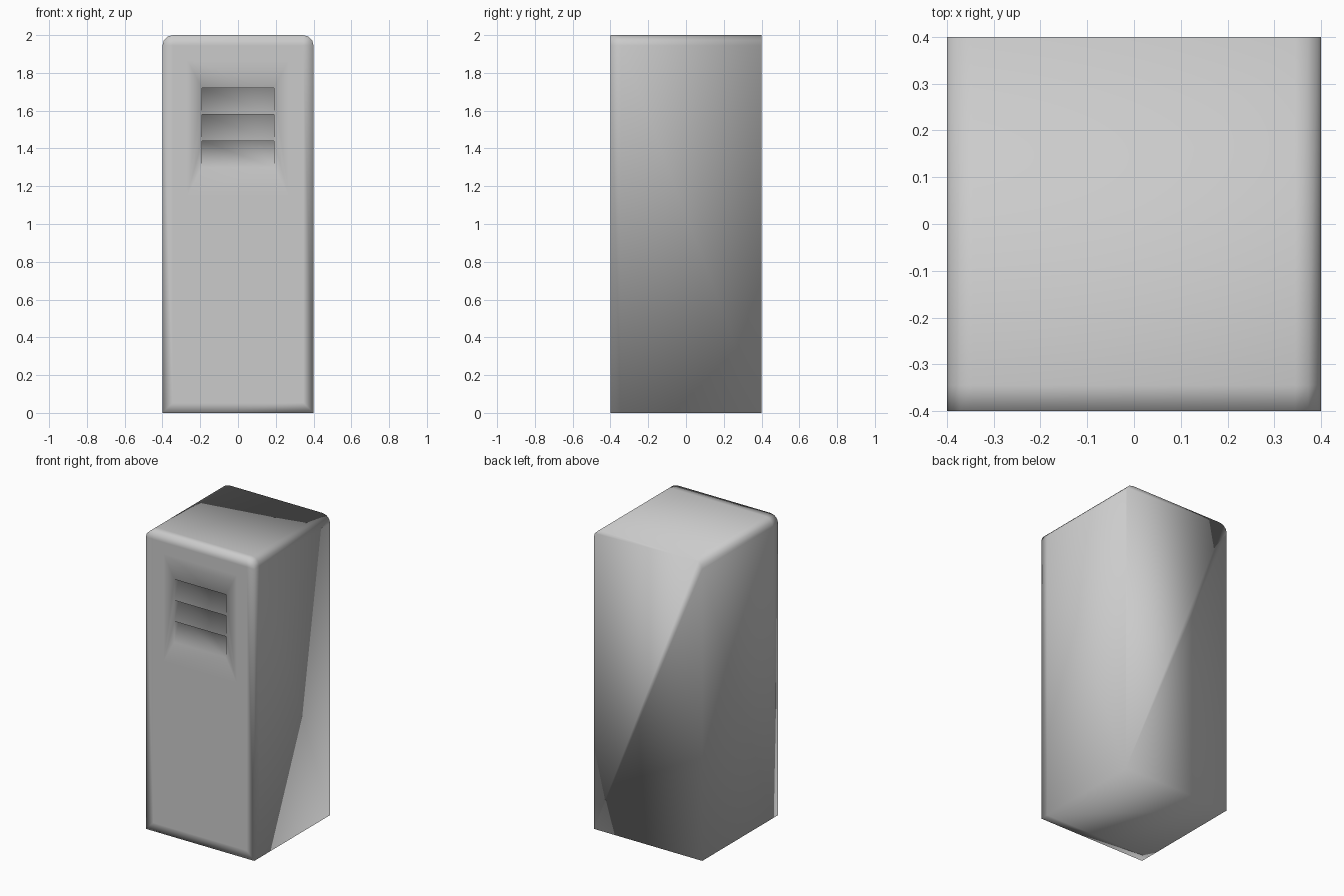
import bpy, bmesh, math

if "Cube" in bpy.data.objects:
    bpy.data.objects.remove(bpy.data.objects["Cube"])

W, H, R, IN = 0.4, 2.0, 0.055, 0.055
bm = bmesh.new()


def vert(x, y, z):
    return bm.verts.new((x, y, z))


def face(*vs):
    # skip repeated corners so fans collapse to triangles
    out = []
    for v in vs:
        if v not in out:
            out.append(v)
    if len(out) > 2:
        bm.faces.new(out)


# Cabinet profile: square foot, rounded upper corners
arc = [(W - R + R * math.cos(a), H - R + R * math.sin(a))
       for a in (math.radians(d) for d in (0, 30, 60, 90))]
profile = [(-W, 0), (W, 0)] + arc + [(-x, z) for x, z in reversed(arc)]
rings = [[vert(x, y, z) for x, z in profile] for y in (W, -W + IN, -W)]

# Front inset border, one point per profile corner
bl, br = vert(-W + IN, -W, IN), vert(W - IN, -W, IN)
tr, tl = vert(W - IN, -W, H - IN), vert(-W + IN, -W, H - IN)
rings.append([bl, br] + [tr] * 4 + [tl] * 4)

# Shell and back
n = len(profile)
for a, b in zip(rings, rings[1:]):
    for i in range(n):
        j = (i + 1) % n
        face(a[i], a[j], b[j], b[i])
face(*rings[0])

# Flat door panel around the vent surround
wx, wb, wt = 0.27, 1.15, 1.87
wbl, wbr = vert(-wx, -W, wb), vert(wx, -W, wb)
wtr, wtl = vert(wx, -W, wt), vert(-wx, -W, wt)
outer, inner = [bl, br, tr, tl], [wbl, wbr, wtr, wtl]
for i in range(4):
    j = (i + 1) % 4
    face(outer[i], outer[j], inner[j], inner[i])

# Three recessed louvres with overhanging lips
LX, DEPTH = 0.19, 0.055
levels = [1.72, 1.58, 1.44, 1.30]
lip = {s: [vert(s * LX, -W, z) for z in levels] for s in (-1, 1)}
deep = {s: [vert(s * LX, -W + DEPTH, z) for z in levels[:3]] for s in (-1, 1)}
for i in range(3):
    face(lip[-1][i], lip[1][i], deep[1][i], deep[-1][i])
    face(deep[-1][i], deep[1][i], lip[1][i + 1], lip[-1][i + 1])
    for s in (-1, 1):
        face(lip[s][i], deep[s][i], lip[s][i + 1])

# Vent surround
face(wtl, wtr, lip[1][0], lip[-1][0])
face(wbl, wbr, lip[1][3], lip[-1][3])
face(wtl, *lip[-1], wbl)
face(wtr, *lip[1], wbr)

bmesh.ops.recalc_face_normals(bm, faces=bm.faces)
for f in bm.faces:
    f.smooth = True
mesh = bpy.data.meshes.new("locker_body")
bm.to_mesh(mesh)
bm.free()
bpy.context.collection.objects.link(bpy.data.objects.new("locker_body", mesh))
